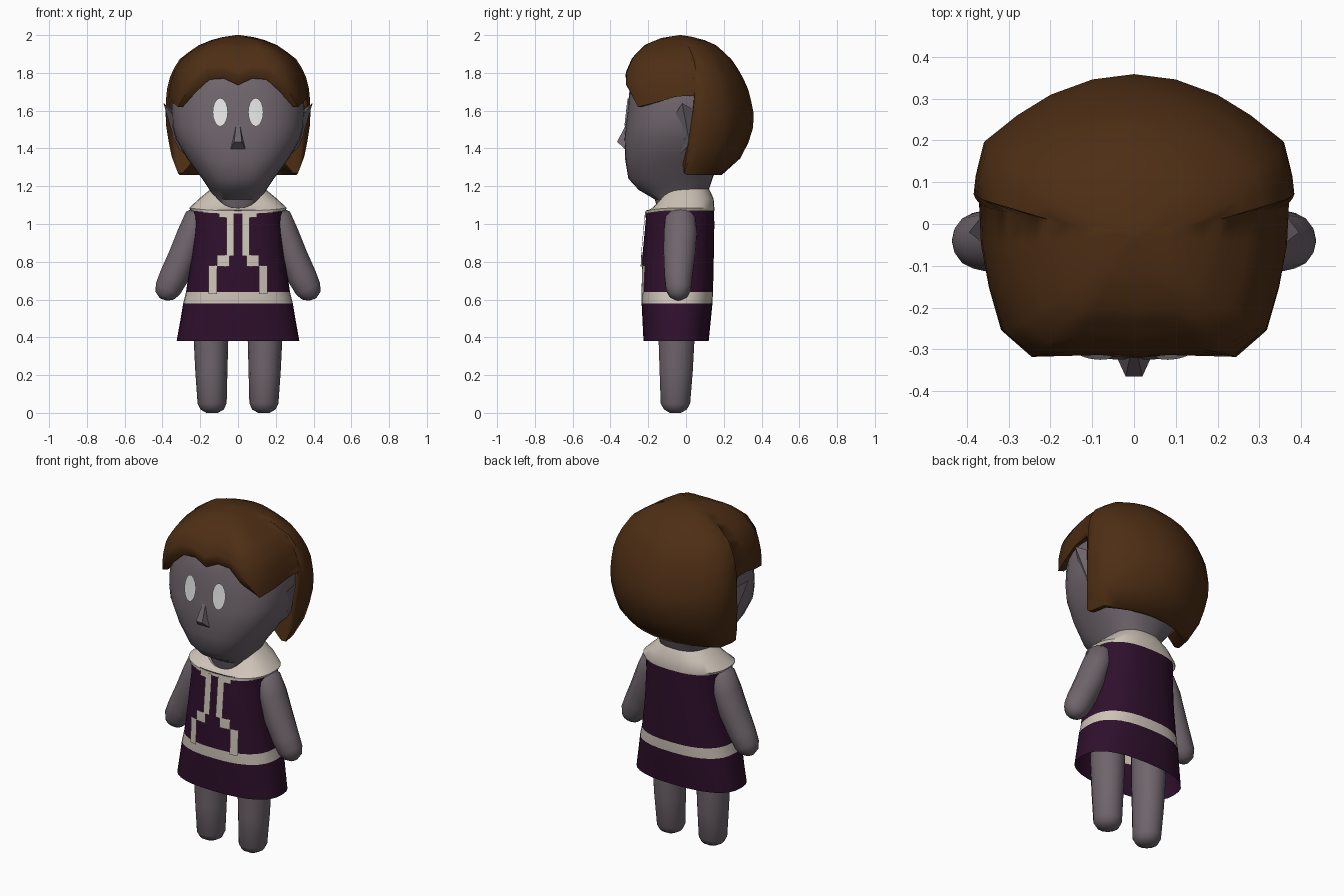
import bpy, bmesh, math
from mathutils import Vector

if "Cube" in bpy.data.objects:
    bpy.data.objects.remove(bpy.data.objects["Cube"])

N = 2.5  # squareness of the body sections


def material(name, rgb):
    m = bpy.data.materials.new(name)
    m.diffuse_color = (*rgb, 1)
    m.use_nodes = True
    m.node_tree.nodes["Principled BSDF"].inputs["Base Color"].default_value = m.diffuse_color
    return m


SKIN = material("grey_skin", (0.16, 0.13, 0.15))
HAIR = material("brown_hair", (0.075, 0.027, 0.007))
DRESS = material("dark_purple", (0.028, 0.005, 0.025))
TRIM = material("cream_trim", (0.62, 0.55, 0.48))
WHITE = material("eye_white", (0.85, 0.85, 0.85))


def finish(name, bm, mats, angle=40):
    bmesh.ops.recalc_face_normals(bm, faces=bm.faces)
    me = bpy.data.meshes.new(name)
    bm.to_mesh(me)
    bm.free()
    for m in mats:
        me.materials.append(m)
    me.shade_smooth()
    me.set_sharp_from_angle(angle=math.radians(angle))
    ob = bpy.data.objects.new(name, me)
    bpy.context.collection.objects.link(ob)
    return ob


def loft(rings, cap_start=False, cap_end=False):
    """Skin a list of closed rings with equal point counts."""
    bm = bmesh.new()
    vs = [[bm.verts.new(p) for p in r] for r in rings]
    n = len(rings[0])
    for a, b in zip(vs, vs[1:]):
        for i in range(n):
            j = (i + 1) % n
            bm.faces.new((a[i], a[j], b[j], b[i]))
    if cap_start:
        bm.faces.new(vs[0])
    if cap_end:
        bm.faces.new(vs[-1])
    return bm


def spow(v, e):
    return math.copysign(abs(v) ** e, v)


def oval(z, w, yf, yb, sides=32, front_drop=0):
    """Rounded section with half width w, from yf to yb."""
    yc, d = (yf + yb) / 2, (yb - yf) / 2
    pts = []
    for i in range(sides):
        a = 2 * math.pi * i / sides
        c, s = spow(math.cos(a), 2 / N), spow(math.sin(a), 2 / N)
        pts.append((w * c, yc + d * s, z - front_drop * max(0, -math.sin(a)) ** 2))
    return pts


def lookup(table, z):
    """Interpolate table rows by their first value (ascending)."""
    z = min(max(z, table[0][0]), table[-1][0])
    for a, b in zip(table, table[1:]):
        if z <= b[0]:
            t = (z - a[0]) / (b[0] - a[0])
            return [p + (q - p) * t for p, q in zip(a, b)][1:]


def front_y(table, x, z):
    w, yf, yb = lookup(table, z)
    yc, d = (yf + yb) / 2, (yb - yf) / 2
    return yc - d * (1 - min(1, abs(x / w)) ** N) ** (1 / N)


# Head and neck: z, half width, front, back
head = [(1.03, .10, -.14, .08), (1.13, .12, -.165, .10), (1.18, .15, -.25, .12),
        (1.24, .19, -.305, .14), (1.34, .265, -.322, .18), (1.45, .33, -.326, .22),
        (1.52, .348, -.32, .24), (1.6, .353, -.31, .26), (1.7, .345, -.30, .26),
        (1.85, .28, -.25, .20), (1.93, .12, -.12, .10)]
finish("head", loft([oval(*r) for r in head], True, True), [SKIN])

# Nose and ears: small pointed hulls
def hull(name, pts, mat):
    bm = bmesh.new()
    for p in pts:
        bm.verts.new(p)
    bmesh.ops.convex_hull(bm, input=bm.verts)
    finish(name, bm, [mat], 15)


hull("nose", [(s * x, y, z) for s in (-1, 1) for x, y, z in
              ((.008, -.31, 1.54), (.02, -.365, 1.435), (.045, -.31, 1.385))], SKIN)
for side, s in (("right", 1), ("left", -1)):
    hull("ear_" + side, [(s * x, y, z) for x, y, z in
         ((.395, -.02, 1.64), (.33, -.07, 1.56), (.34, .05, 1.6), (.28, -.03, 1.37),
          (.33, .02, 1.42))], SKIN)

# Eyes: thin ovals that follow the face
for side, s in (("right", 1), ("left", -1)):
    bm = bmesh.new()
    rings = []
    for k in (.5, 1):
        ring = []
        for i in range(20):
            a = 2 * math.pi * i / 20
            x, z = s * .094 + .04 * k * math.cos(a), 1.592 + .075 * k * math.sin(a)
            ring.append((x, front_y(head, x, z) - .008, z))
        rings.append(ring)
    bm.free()
    finish("eye_" + side, loft(rings, True), [WHITE])

# Hair cap: size by height, then half plan outline with the hem height
hair = [(1.26, .31, -.30, .19), (1.35, .345, -.32, .29), (1.45, .365, -.32, .34),
        (1.55, .38, -.325, .365), (1.7, .375, -.325, .335), (1.8, .35, -.32, .29),
        (1.88, .30, -.285, .235), (1.95, .20, -.215, .155), (1.985, .11, -.13, .07),
        (2.0, .01, -.035, -.025)]
half = [(0, -.32, 1.78), (.09, -.32, 1.815), (.18, -.32, 1.81), (.255, -.315, 1.74),
        (.32, -.25, 1.62), (.35, -.15, 1.645), (.37, -.05, 1.675), (.375, .055, 1.68),
        (.385, .075, 1.27), (.38, .12, 1.26), (.36, .20, 1.26), (.28, .265, 1.26),
        (.20, .315, 1.26), (.10, .352, 1.26), (0, .365, 1.26)]
outline = half + [(-x, y, z) for x, y, z in half[-2:0:-1]]


def hair_point(x, y, z, shrink=1, dz=0):
    w, yf, yb = lookup(hair, z)
    yc = -.03
    py = yc + ((y - yc) / .395 * (yb - yc) if y > yc else (y - yc) / .29 * (yc - yf))
    if .06 < y < .13:  # side locks swing forward lower down
        py -= max(0, 1.6 - z) * .13
    return (x / .38 * w * shrink, yc + (py - yc) * shrink, z + dz)


ROWS = 14
rings = [[hair_point(x, y, 2 - (2 - zb) * (k / ROWS) ** 1.7) for x, y, zb in outline]
         for k in range(ROWS + 1)]
for shrink, drop, rise in ((.92, .045, 0), (.78, .02, .05)):  # underside
    rings.append([hair_point(x, y, zb, shrink, rise - (drop if y < -.26 else 0))
                  for x, y, zb in outline])
finish("hair", loft(rings, True), [HAIR], 50)

# Dress with a contrasting belt
dress = [(.38, .325, -.225, .12), (.48, .307, -.23, .13), (.58, .29, -.235, .14),
         (.64, .275, -.235, .143), (.82, .25, -.232, .147), (1.0, .235, -.215, .15),
         (1.075, .24, -.208, .148)]
bm = loft([oval(*r) for r in dress])
for f in bm.faces:
    f.material_index = int(.58 < f.calc_center_median().z < .64)
finish("dress", bm, [DRESS, TRIM])

# Collar with a dipped neckline
finish("collar", loft([oval(1.07, .25, -.212, .15, front_drop=.015),
                       oval(1.085, .258, -.21, .15, front_drop=.015),
                       oval(1.135, .205, -.19, .146, front_drop=.06),
                       oval(1.185, .145, -.165, .122, front_drop=.10),
                       oval(1.13, .11, -.13, .09, front_drop=.06)]), [TRIM])

# Front trim: thin strips that follow the dress
strips = [(.02, .062, .83, 1.065), (.062, .10, 1.035, 1.065), (.045, .11, .775, .835),
          (.11, .155, .63, .78)]
for side, s in (("right", 1), ("left", -1)):
    bm = bmesh.new()
    for x0, x1, z0, z1 in strips:
        levels = sorted({z0, z1} | {r[0] for r in dress if z0 < r[0] < z1})
        rows = [[bm.verts.new((s * x, front_y(dress, x, z) - .008, z))
                 for x in (x0, (x0 + x1) / 2, x1)] for z in levels]
        for a, b in zip(rows, rows[1:]):
            for i in (0, 1):
                q = (a[i], a[i + 1], b[i + 1], b[i])
                bm.faces.new(q if s > 0 else q[::-1])
    finish("front_trim_" + side, bm, [TRIM])


def limb(name, s, path, sides=14):
    """Tube along a path of (x, y, z, across radius, depth radius)."""
    rings = []
    for i, (x, y, z, ra, rd) in enumerate(path):
        p, q = path[max(i - 1, 0)], path[min(i + 1, len(path) - 1)]
        t = Vector((q[0] - p[0], q[2] - p[2])).normalized()
        ring = []
        for k in range(sides):
            a = 2 * math.pi * k / sides
            c = ra * math.cos(a)
            ring.append((s * (x - t.y * c), y + rd * math.sin(a), z + t.x * c))
        rings.append(ring)
    finish(name, loft(rings, True, True), [SKIN], 60)


# Arms and legs
for side, s in (("right", 1), ("left", -1)):
    limb("arm_" + side, s, [(.19, -.03, 1.07, .04, .05), (.212, -.03, 1.035, .07, .08),
                            (.245, -.03, .95, .075, .09), (.29, -.035, .83, .078, .085),
                            (.34, -.04, .72, .077, .075), (.372, -.04, .655, .07, .068),
                            (.388, -.04, .62, .052, .05), (.395, -.04, .60, .02, .02)])
    limb("leg_" + side, s, [(.143, -.05, .58, .09, .098), (.143, -.05, .40, .092, .098),
                            (.141, -.052, .22, .085, .09), (.137, -.056, .05, .077, .08),
                            (.137, -.056, .018, .062, .062), (.137, -.056, 0, .03, .03)])
